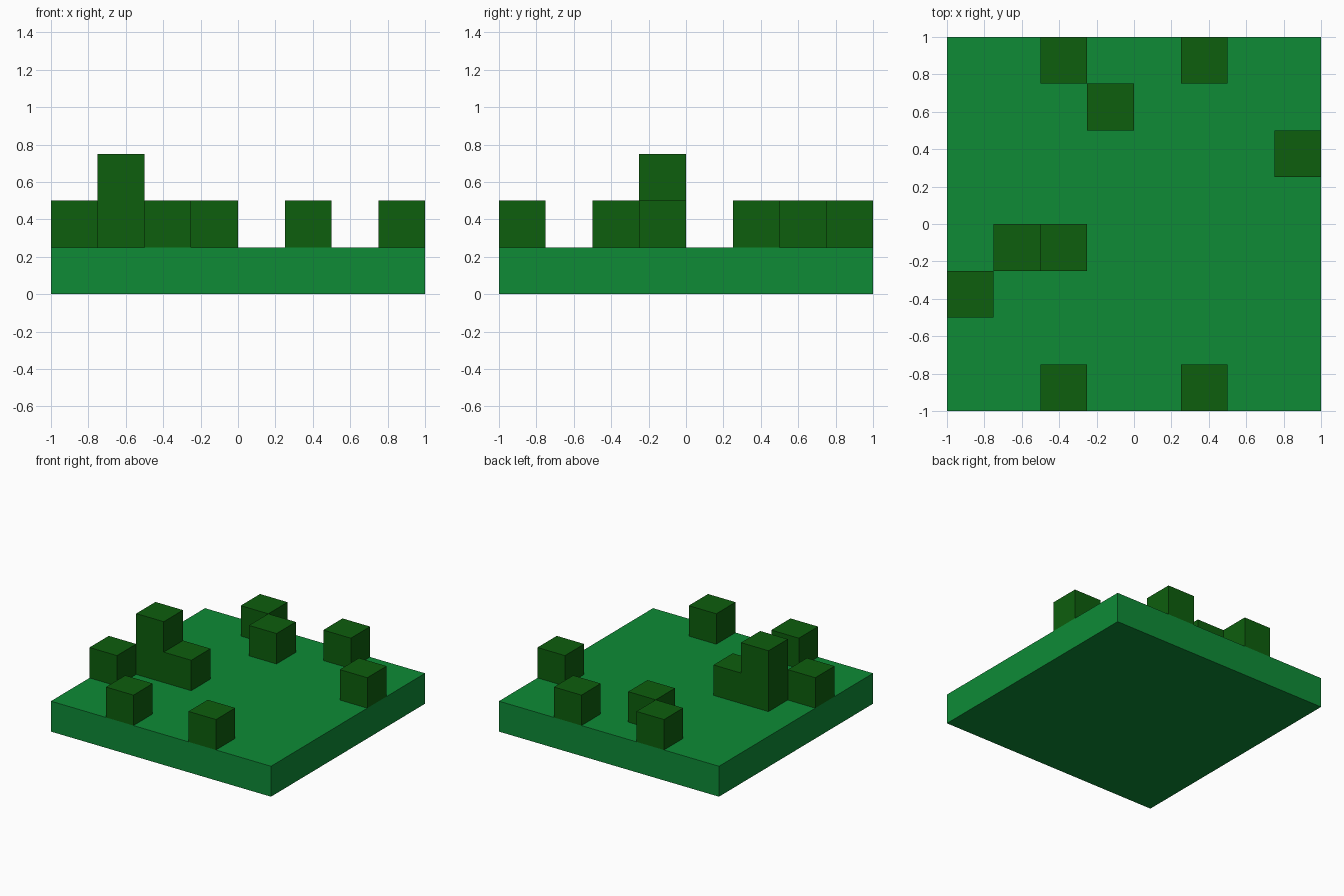
import bpy
import bmesh

cube = bpy.data.objects.get("Cube")
if cube:
    bpy.data.objects.remove(cube, do_unlink=True)

UNIT = 0.25      # grid cell of the board
TOP = 0.25       # height of the board's upper face


def make_material(name, rgb):
    mat = bpy.data.materials.new(name)
    mat.use_nodes = True
    color = (*rgb, 1.0)
    mat.diffuse_color = color
    mat.node_tree.nodes["Principled BSDF"].inputs["Base Color"].default_value = color
    return mat


def extrude_profile(name, profile, y0, y1, mat):
    """Extrude an x-z outline from y0 to y1."""
    bm = bmesh.new()
    face = bm.faces.new([bm.verts.new((x, y0, z)) for x, z in profile])
    result = bmesh.ops.extrude_face_region(bm, geom=[face])
    verts = [g for g in result["geom"] if isinstance(g, bmesh.types.BMVert)]
    bmesh.ops.translate(bm, vec=(0, y1 - y0, 0), verts=verts)
    bmesh.ops.recalc_face_normals(bm, faces=bm.faces)
    mesh = bpy.data.meshes.new(name)
    bm.to_mesh(mesh)
    bm.free()
    mesh.materials.append(mat)
    obj = bpy.data.objects.new(name, mesh)
    bpy.context.collection.objects.link(obj)
    return obj


def box(name, x0, x1, y0, y1, z0, z1, mat):
    return extrude_profile(name, [(x0, z0), (x1, z0), (x1, z1), (x0, z1)], y0, y1, mat)


grass = make_material("grass green", (0.0044, 0.258, 0.037))
hedge = make_material("dark hedge green", (0.004, 0.112, 0.004))

# Square ground slab
box("ground_slab", -1, 1, -1, 1, 0, TOP, grass)

# Single bushes, by lower x and y corner
bushes = [(-0.5, 0.75), (0.25, 0.75), (-0.25, 0.5), (0.75, 0.25),
          (-1.0, -0.5), (-0.5, -1.0), (0.25, -1.0)]
for i, (x, y) in enumerate(bushes, 1):
    box(f"bush_{i}", x, x + UNIT, y, y + UNIT, TOP, TOP + UNIT, hedge)

# Stepped hedge: two cells high on one side, one cell on the other
step = [(-0.75, 0.25), (-0.25, 0.25), (-0.25, 0.5),
        (-0.5, 0.5), (-0.5, 0.75), (-0.75, 0.75)]
extrude_profile("stepped_hedge", step, -0.25, 0.0, hedge)
